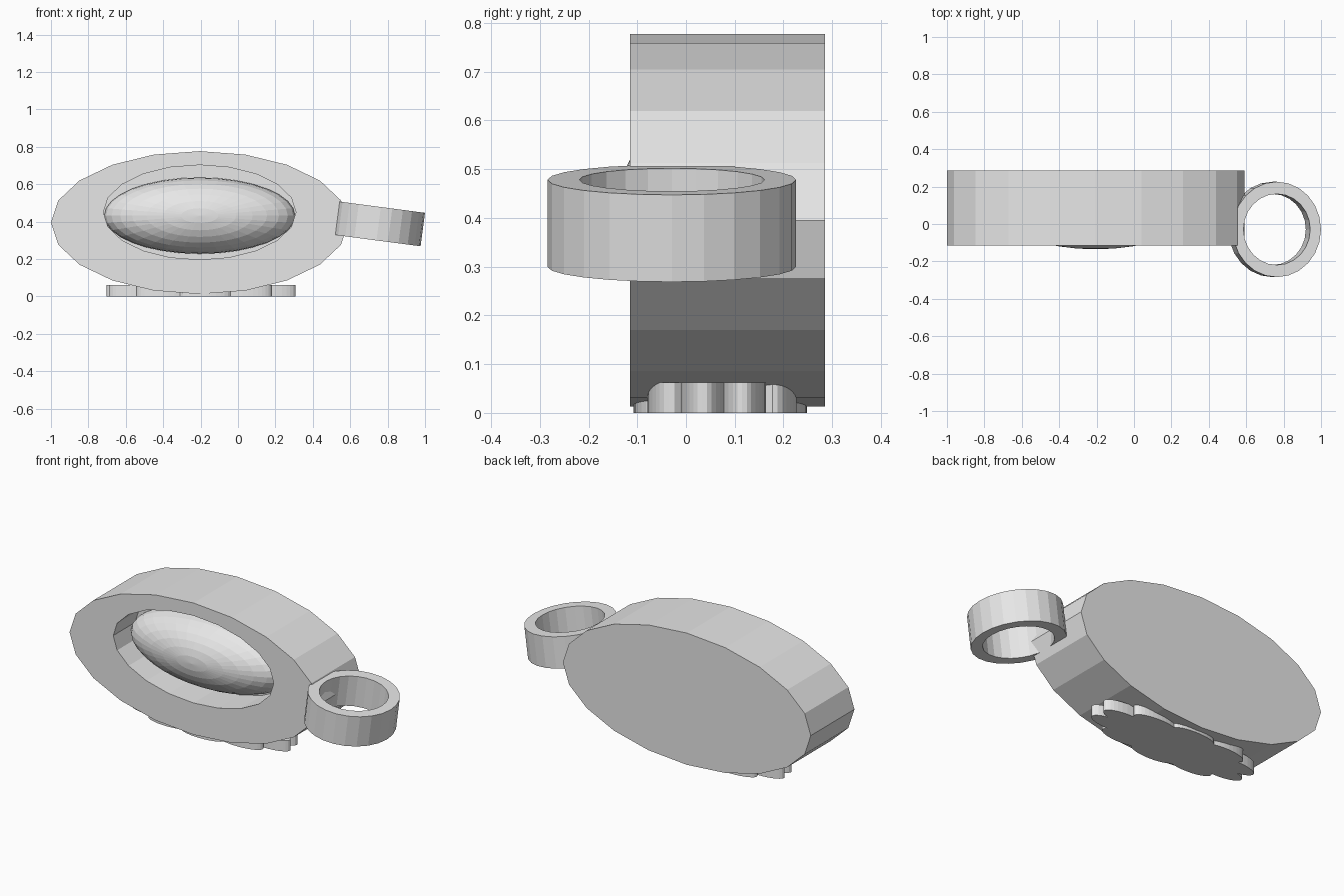
import bpy, bmesh
from math import sin, cos, pi, sqrt, radians, tau
from mathutils import Matrix

cube = bpy.data.objects.get("Cube")
if cube:
    bpy.data.objects.remove(cube)

grey = bpy.data.materials.new("plain_grey")
grey.use_nodes = True
grey.diffuse_color = (0.8, 0.8, 0.8, 1)
grey.node_tree.nodes["Principled BSDF"].inputs["Base Color"].default_value = (0.8, 0.8, 0.8, 1)


def finish(name, bm):
    bmesh.ops.recalc_face_normals(bm, faces=bm.faces)
    mesh = bpy.data.meshes.new(name)
    bm.to_mesh(mesh)
    bm.free()
    mesh.materials.append(grey)
    obj = bpy.data.objects.new(name, mesh)
    bpy.context.collection.objects.link(obj)
    return obj


def loft(name, loops, closed=False):
    """Skin a series of point loops; cap the ends unless closed on itself."""
    bm = bmesh.new()
    rings = [[bm.verts.new(p) for p in loop] for loop in loops]
    pairs = list(zip(rings, rings[1:]))
    if closed:
        pairs.append((rings[-1], rings[0]))
    else:
        bm.faces.new(rings[0])
        bm.faces.new(rings[-1])
    n = len(rings[0])
    for a, b in pairs:
        for i in range(n):
            j = (i + 1) % n
            bm.faces.new((a[i], a[j], b[j], b[i]))
    return finish(name, bm)


def upright(y, cz, rx, rz, n=20):
    """Ellipse facing the front."""
    return [(-0.205 + rx * cos(tau * i / n), y, cz + rz * sin(tau * i / n)) for i in range(n)]


def flat(z, rx, ry, n=24):
    """Ellipse lying level around the origin."""
    return [(rx * cos(tau * i / n), ry * sin(tau * i / n), z) for i in range(n)]


# Oval body with a recess in its front
loft("body", [upright(0.285, 0.395, 0.795, 0.382), upright(-0.115, 0.395, 0.795, 0.382),
              upright(-0.115, 0.45, 0.515, 0.253), upright(0.085, 0.45, 0.515, 0.253)])

# Domed oval set in the recess, pole towards the front
bm = bmesh.new()
bmesh.ops.create_uvsphere(bm, u_segments=32, v_segments=16, radius=1)
bm.transform(Matrix.Translation((-0.205, 0.065, 0.432))
             @ Matrix.Diagonal((0.51, 0.2, 0.204, 1)) @ Matrix.Rotation(pi / 2, 4, "X"))
finish("dome", bm)

# Tilted side ring
h = 0.09
ring = loft("side_ring", [flat(-h, 0.238, 0.255), flat(h, 0.238, 0.255),
                          flat(h, 0.18, 0.19), flat(-h, 0.18, 0.19)], closed=True)
ring.location = (0.752, -0.029, 0.389)
ring.rotation_euler = (0, radians(7.5), 0)

# Scalloped base made of ten round petals
PETALS, STEPS = 10, 12


def scallop(z):
    pts = []
    for i in range(PETALS * STEPS):
        t = tau * i / (PETALS * STEPS)
        d = (i % STEPS) / STEPS * tau / PETALS - pi / PETALS
        r = 0.73 * cos(d) + sqrt(0.27 ** 2 - (0.73 * sin(d)) ** 2)
        a = t + radians(3)
        pts.append((-0.197 + 0.518 * r * cos(a), 0.07 + 0.178 * r * sin(a), z))
    return pts


loft("scalloped_base", [scallop(0), scallop(0.062)])
